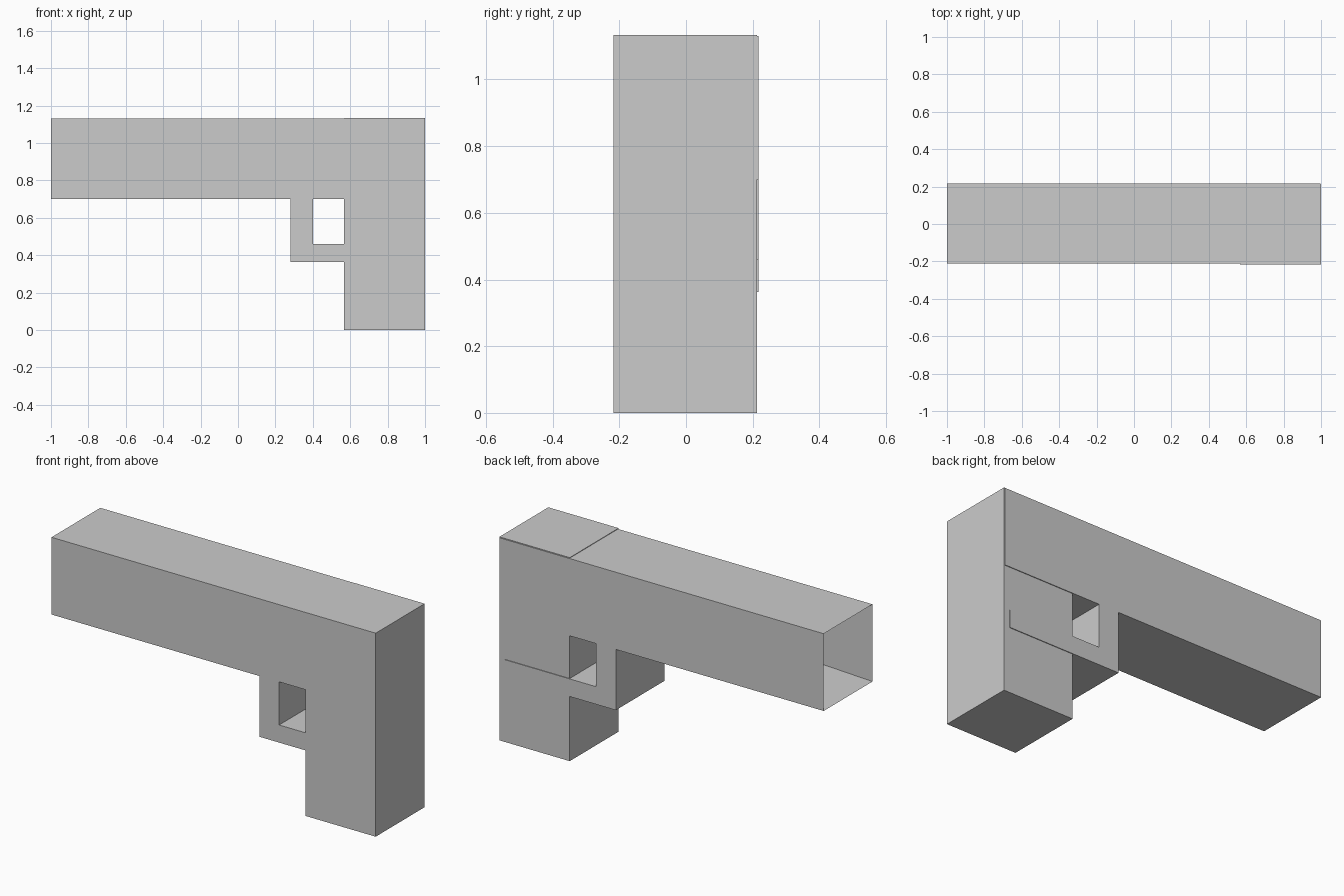
import bpy, bmesh

if "Cube" in bpy.data.objects:
    bpy.data.objects.remove(bpy.data.objects["Cube"])


def make_object(name, bm):
    bmesh.ops.remove_doubles(bm, verts=bm.verts, dist=1e-5)
    bmesh.ops.recalc_face_normals(bm, faces=bm.faces)
    mesh = bpy.data.meshes.new(name)
    bm.to_mesh(mesh)
    bm.free()
    obj = bpy.data.objects.new(name, mesh)
    bpy.context.collection.objects.link(obj)
    return obj


def extrude_profile(name, points, y0, y1):
    """Extrude an x-z outline from y0 to y1."""
    bm = bmesh.new()
    face = bm.faces.new([bm.verts.new((x, y0, z)) for x, z in points])
    result = bmesh.ops.extrude_face_region(bm, geom=[face], use_keep_orig=True)
    verts = [g for g in result["geom"] if isinstance(g, bmesh.types.BMVert)]
    bmesh.ops.translate(bm, verts=verts, vec=(0, y1 - y0, 0))
    return make_object(name, bm)


def hollow_beam(name, x0, x1, y0, y1, z0, z1):
    """Box whose -x end is an open mouth with a bore tapering inwards."""
    bm = bmesh.new()
    corners = [(y0, z0), (y1, z0), (y1, z1), (y0, z1)]
    front = [bm.verts.new((x0, y, z)) for y, z in corners]
    back = [bm.verts.new((x1, y, z)) for y, z in corners]
    apex = bm.verts.new((x1 - 0.01, (y0 + y1) / 2, (z0 + z1) / 2))
    for i in range(4):
        j = (i + 1) % 4
        bm.faces.new((front[i], front[j], back[j], back[i]))
        bm.faces.new((front[j], front[i], apex))
    bm.faces.new(back)
    return make_object(name, bm)


# Long barrel with an open muzzle
hollow_beam("barrel", -1.0, 0.998, -0.212, 0.217, 0.70, 1.13)

# Upright grip, very slightly offset from the barrel
extrude_profile("grip", [(0.567, 0), (1, 0), (1, 1.133), (0.567, 1.133)],
                -0.217, 0.213)

# L-shaped trigger guard, its lower bar running into the grip
extrude_profile("trigger_guard",
                [(0.28, 0.70), (0.28, 0.362), (0.965, 0.362),
                 (0.965, 0.46), (0.402, 0.46), (0.402, 0.70)],
                -0.212, 0.217)
